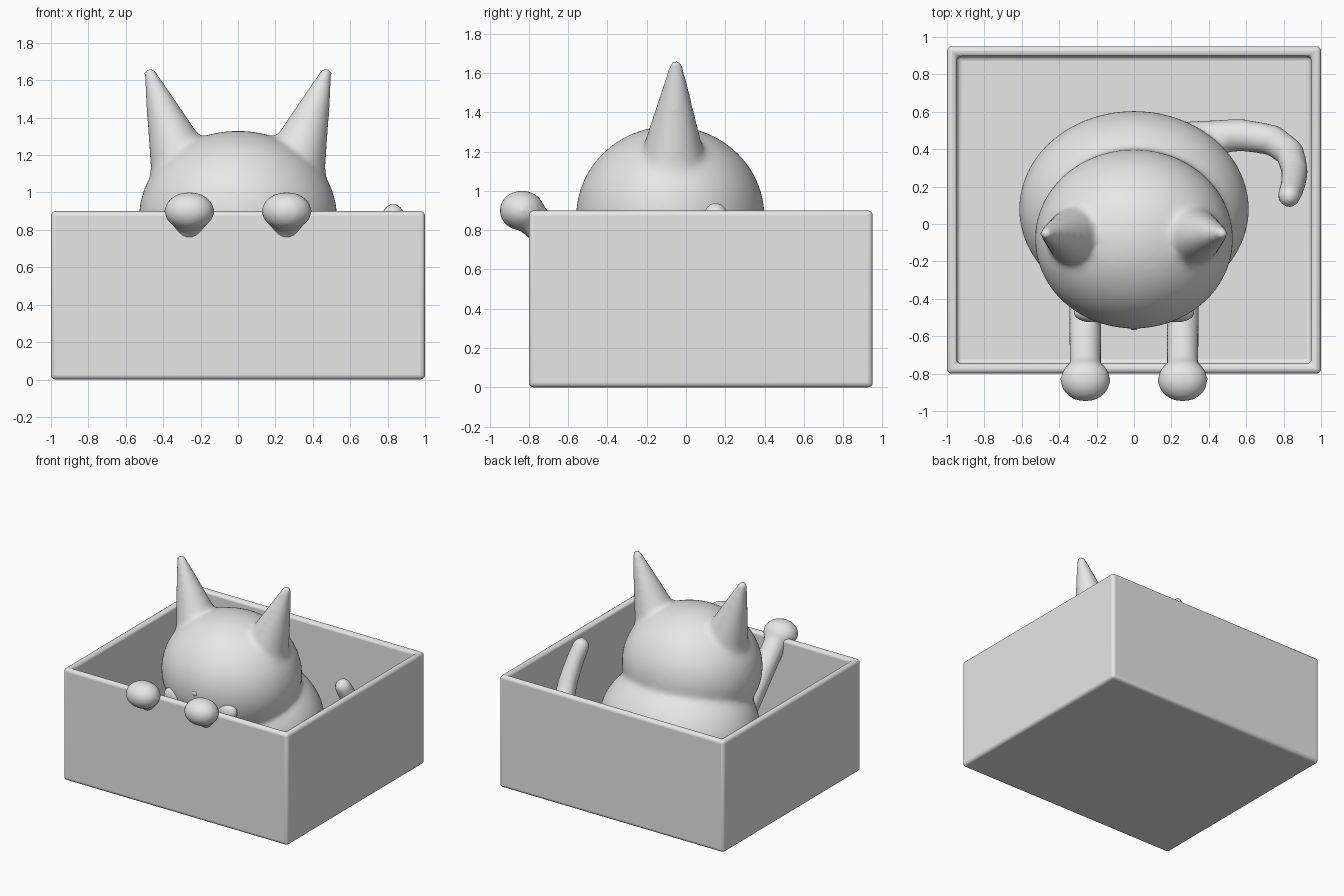
import bpy, bmesh, math
from mathutils import Vector, Matrix

if "Cube" in bpy.data.objects:
    bpy.data.objects.remove(bpy.data.objects["Cube"])

grey = bpy.data.materials.new("light_grey")
grey.diffuse_color = (0.8, 0.8, 0.8, 1)
grey.use_nodes = True
grey.node_tree.nodes["Principled BSDF"].inputs["Base Color"].default_value = grey.diffuse_color


def finish(name, bm):
    me = bpy.data.meshes.new(name)
    bm.to_mesh(me)
    bm.free()
    ob = bpy.data.objects.new(name, me)
    bpy.context.collection.objects.link(ob)
    me.materials.append(grey)
    return ob


def ball(bm, center, radii, seg=48):
    m = Matrix.Translation(center) @ Matrix.Diagonal((*radii, 1))
    bmesh.ops.create_uvsphere(bm, u_segments=seg, v_segments=seg // 2, radius=1, matrix=m)


def limb(bm, a, b, ra, rb):
    # Tapered tube with rounded ends
    a, b = Vector(a), Vector(b)
    d = b - a
    m = Matrix.Translation((a + b) / 2) @ d.to_track_quat('Z', 'Y').to_matrix().to_4x4()
    bmesh.ops.create_cone(bm, cap_ends=True, segments=32, radius1=ra, radius2=rb,
                          depth=d.length, matrix=m)
    ball(bm, a, (ra,) * 3, 32)
    ball(bm, b, (rb,) * 3, 32)


def shade(ob):
    bpy.ops.object.select_all(action='DESELECT')
    ob.select_set(True)
    bpy.context.view_layer.objects.active = ob
    bpy.ops.object.shade_smooth_by_angle(angle=math.radians(50))


# Open box with rounded edges
bm = bmesh.new()
bmesh.ops.create_cube(bm, size=1, matrix=Matrix.Translation((0, 0.075, 0.45))
                      @ Matrix.Diagonal((2, 1.75, 0.9, 1)))
top = max(bm.faces, key=lambda f: f.calc_center_median().z)
bmesh.ops.inset_region(bm, faces=[top], thickness=0.075)
hole = bmesh.ops.extrude_discrete_faces(bm, faces=[top])["faces"][0]
bmesh.ops.translate(bm, verts=hole.verts, vec=(0, 0, -0.82))
bmesh.ops.recalc_face_normals(bm, faces=bm.faces)
box = finish("box", bm)
bev = box.modifiers.new("rounded_edges", 'BEVEL')
bev.width, bev.segments = 0.025, 4
shade(box)

# Cat: body, head, ears, arms, paws and tail, fused below
bm = bmesh.new()
ball(bm, (0, 0.08, 0.46), (0.615, 0.525, 0.46), 64)
ball(bm, (0, -0.08, 0.87), (0.53, 0.48, 0.46), 64)
for s in (-1, 1):
    limb(bm, (s * 0.285, -0.07, 1.1), (s * 0.472, -0.05, 1.64), 0.185, 0.034)
    limb(bm, (s * 0.26, -0.36, 0.42), (s * 0.26, -0.80, 0.88), 0.09, 0.085)
    ball(bm, (s * 0.26, -0.835, 0.90), (0.137, 0.117, 0.104), 32)

# Tail swept along a rising curve
p = [Vector(v) for v in ((0.3, 0.46, 0.25), (0.58, 0.475, 0.28), (0.86, 0.52, 0.36),
                         (0.90, 0.30, 0.62), (0.83, 0.15, 0.88))]


def on_curve(t):
    q = p
    while len(q) > 1:
        q = [a.lerp(b, t) for a, b in zip(q, q[1:])]
    return q[0]


path = [p[0], p[1]] + [Vector(v) for v in ((0.74, 0.45, 0.33), (0.835, 0.38, 0.45),
                                         (0.86, 0.28, 0.62), (0.85, 0.21, 0.76), (0.83, 0.15, 0.88))]
for i in range(len(path) - 1):
    n = len(path) - 1
    limb(bm, path[i], path[i + 1], 0.092 - 0.028 * i / n, 0.092 - 0.028 * (i + 1) / n)
cat = finish("cat", bm)
rem = cat.modifiers.new("fuse", 'REMESH')
rem.mode, rem.voxel_size, rem.use_smooth_shade = 'VOXEL', 0.018, True
smo = cat.modifiers.new("soften", 'SMOOTH')
smo.factor, smo.iterations = 0.5, 14

# Face: nose and two shallow eyes
bm = bmesh.new()
ball(bm, (0, -0.548, 0.87), (0.025, 0.02, 0.02), 24)
shade(finish("nose", bm))
for side, s in (("left", -1), ("right", 1)):
    bm = bmesh.new()
    ball(bm, (s * 0.23, -0.475, 0.76), (0.09, 0.05, 0.07), 32)
    shade(finish(side + "_eye", bm))
